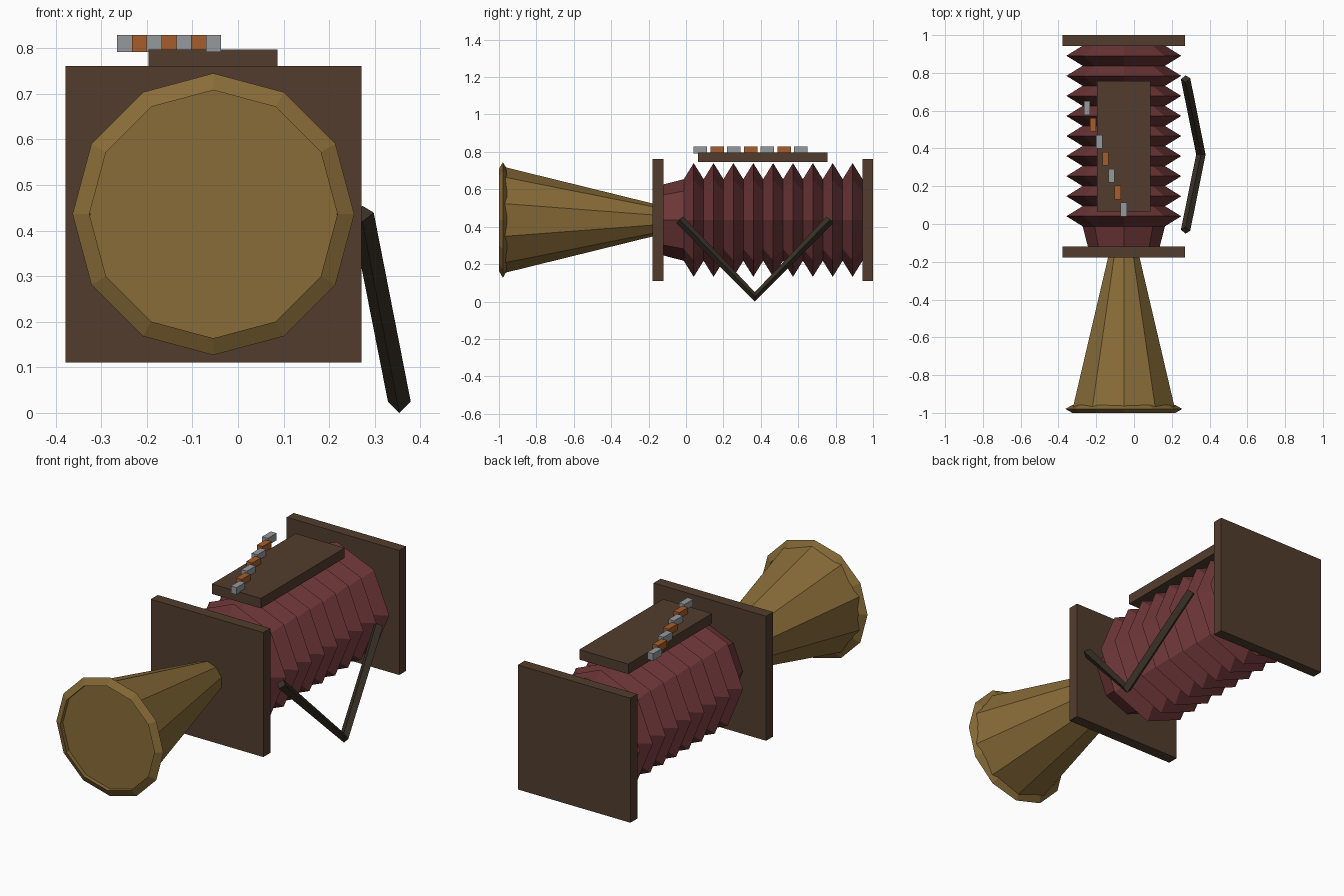
import bpy, bmesh, math
from mathutils import Vector

if "Cube" in bpy.data.objects:
    bpy.data.objects.remove(bpy.data.objects["Cube"])

CX, CZ = -0.054, 0.436   # shared axis of horn, bellows and plates


def material(name, rgb):
    m = bpy.data.materials.new(name)
    m.diffuse_color = (*rgb, 1)
    m.use_nodes = True
    m.node_tree.nodes["Principled BSDF"].inputs["Base Color"].default_value = m.diffuse_color
    return m


BRASS = material("brass", (0.25, 0.15, 0.04))
WOOD = material("dark_wood", (0.085, 0.046, 0.026))
CLOTH = material("red_cloth", (0.15, 0.036, 0.038))
LEATHER = material("leather", (0.038, 0.029, 0.019))
SILVER = material("silver", (0.30, 0.32, 0.34))
COPPER = material("copper", (0.38, 0.11, 0.025))


def finish(name, bm, mat):
    bmesh.ops.recalc_face_normals(bm, faces=bm.faces[:])
    me = bpy.data.meshes.new(name)
    bm.to_mesh(me)
    bm.free()
    me.materials.append(mat)
    ob = bpy.data.objects.new(name, me)
    bpy.context.collection.objects.link(ob)
    return ob


def box(name, lo, hi, mat):
    bm = bmesh.new()
    bmesh.ops.create_cube(bm, size=1)
    for v in bm.verts:
        v.co = [(a + b) / 2 + c * (b - a) for a, b, c in zip(lo, hi, v.co)]
    return finish(name, bm, mat)


def loft(name, rings, mat, loop=False):
    """Skin a list of point rings; capped at the ends unless looped."""
    bm = bmesh.new()
    vr = [[bm.verts.new(p) for p in r] for r in rings]
    n = len(vr[0])
    pairs = list(zip(vr, vr[1:])) + ([(vr[-1], vr[0])] if loop else [])
    for a, b in pairs:
        for i in range(n):
            j = (i + 1) % n
            bm.faces.new((a[i], a[j], b[j], b[i]))
    if not loop:
        bm.faces.new(vr[0])
        bm.faces.new(vr[-1])
    return finish(name, bm, mat)


def ring(r, y, sides):
    """Polygon around the instrument axis with a corner pointing up."""
    return [(CX + r * math.sin(2 * math.pi * i / sides), y,
             CZ + r * math.cos(2 * math.pi * i / sides)) for i in range(sides)]


# Horn: ten-sided cone with a triangular-section rim
loft("horn", [ring(0.285, -0.979, 10), ring(0.081, -0.15, 10)], BRASS)
R, M = 0.2845, 0.0247
rim = [ring(R + M * math.cos(a), -0.979 + M * math.sin(a), 12)
       for a in (0, 2 * math.pi / 3, 4 * math.pi / 3)]
loft("horn_rim", rim, BRASS, loop=True)

# End plates
for name, y0, y1 in (("front_plate", -0.178, -0.12), ("back_plate", 0.943, 1.0)):
    box(name, (CX - 0.325, y0, CZ - 0.325), (CX + 0.325, y1, CZ + 0.325), WOOD)

# Bellows: tapered neck, then nine octagonal folds
step = 0.1062
rings = [ring(0.185, -0.14, 8), ring(0.218, -0.012, 8)]
for i in range(9):
    y = -0.012 + i * step
    rings += [ring(0.304, y + step / 2, 8), ring(0.218, y + step, 8)]
loft("bellows", rings, CLOTH)

# Key board and diagonal row of keys
box("key_board", (-0.196, 0.065, 0.745), (0.087, 0.756, 0.797), WOOD)
for i in range(7):
    x, y = -0.249 + i * 0.0325, 0.614 - i * 0.0895
    box(f"key_{i + 1}", (x - 0.0165, y - 0.036, 0.792), (x + 0.0165, y + 0.036, 0.829),
        COPPER if i % 2 else SILVER)

# Hand strap: diamond-section rod with one bend
path = [Vector((0.273, -0.033, 0.437)), Vector((0.354, 0.368, 0.025)), Vector((0.273, 0.769, 0.437))]
rings = []
for i, p in enumerate(path):
    t = (path[min(i + 1, 2)] - path[max(i - 1, 0)]).normalized()
    u = t.cross(Vector((1, 0, 0))).normalized() * 0.025
    w = u.cross(t).normalized() * 0.025
    rings.append([p + u, p + w, p - u, p - w])
loft("hand_strap", rings, LEATHER)
